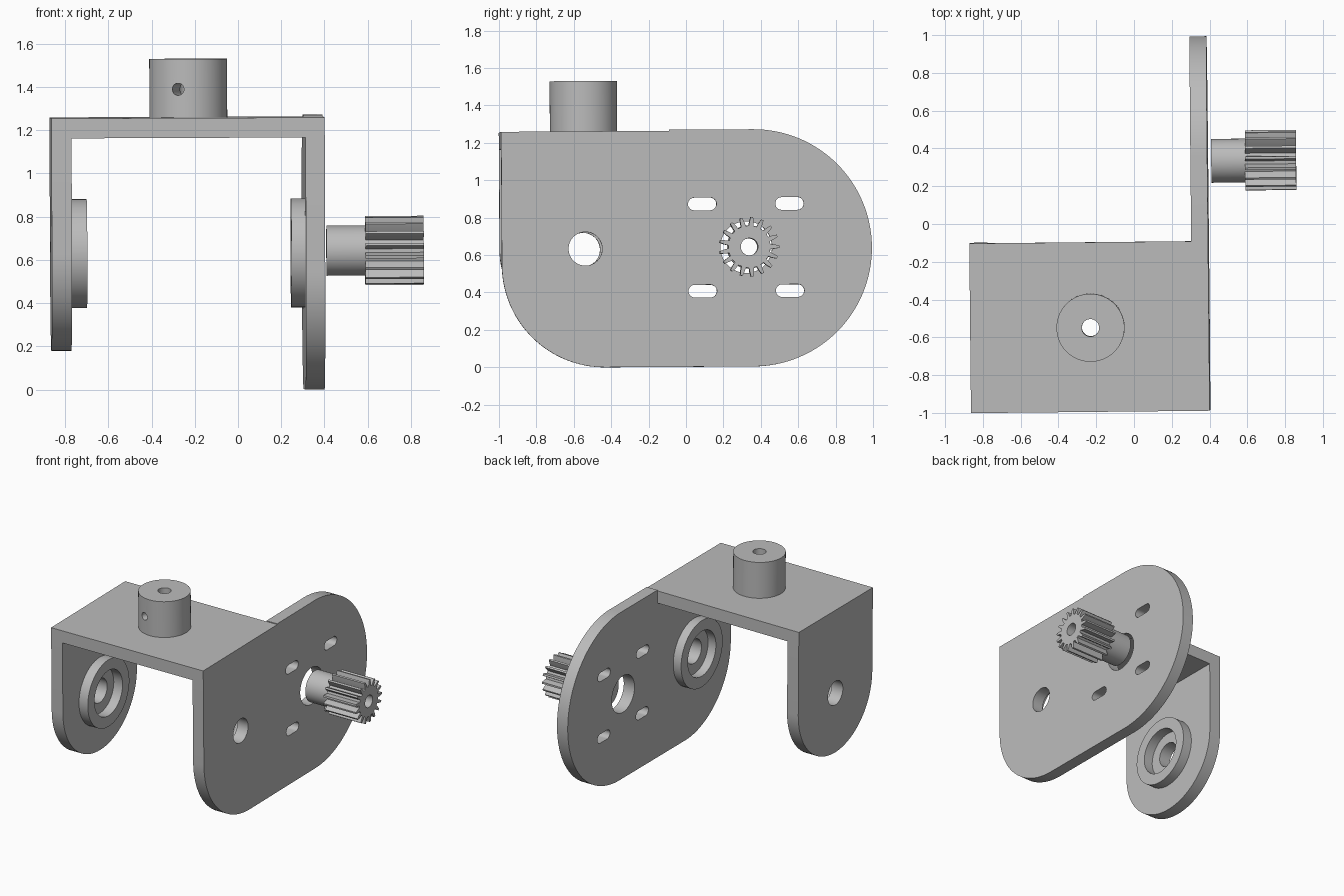
import bpy, math
from mathutils import Matrix, Vector

if "Cube" in bpy.data.objects:
    bpy.data.objects.remove(bpy.data.objects["Cube"])

grey = bpy.data.materials.new("light_grey")
grey.use_nodes = True
grey.diffuse_color = (0.5, 0.5, 0.5, 1)
grey.node_tree.nodes["Principled BSDF"].inputs["Base Color"].default_value = (0.5, 0.5, 0.5, 1)

# The whole bracket sits very slightly askew
SKEW = (Matrix.Translation((0, 0, 0.001)) @ Matrix.Rotation(0.01, 4, 'Z')
        @ Matrix.Rotation(-0.004, 4, 'Y') @ Matrix.Rotation(0.006, 4, 'X'))
ALONG_Z = Matrix.Identity(4)
ALONG_X = Matrix(((0, 0, 1, 0), (1, 0, 0, 0), (0, 1, 0, 0), (0, 0, 0, 1)))


def arc(u, v, r, start, end, n=32):
    steps = [math.radians(start + (end - start) * i / n) for i in range(n + 1)]
    return [(u + r * math.cos(a), v + r * math.sin(a)) for a in steps]


def circle(u, v, r, n=64):
    return arc(u, v, r, 0, 360, n)[:-1]


def slot(u, v, half, r):
    return arc(u + half, v, r, -90, 90, 12) + arc(u - half, v, r, 90, 270, 12)


def extrude(name, loops, low, high, axis):
    """Extrude an outline (first loop) with holes (other loops) along an axis."""
    curve = bpy.data.curves.new(name, 'CURVE')
    curve.dimensions = '2D'
    curve.fill_mode = 'BOTH'
    curve.extrude = (high - low) / 2
    for loop in loops:
        spline = curve.splines.new('POLY')
        spline.points.add(len(loop) - 1)
        for point, (u, v) in zip(spline.points, loop):
            point.co = (u, v, 0, 1)
        spline.use_cyclic_u = True
    obj = bpy.data.objects.new(name, curve)
    bpy.context.collection.objects.link(obj)
    bpy.ops.object.select_all(action='DESELECT')
    obj.select_set(True)
    bpy.context.view_layer.objects.active = obj
    bpy.ops.object.convert(target='MESH')
    obj = bpy.context.view_layer.objects.active
    # Weld the caps to the walls
    bpy.ops.object.mode_set(mode='EDIT')
    bpy.ops.mesh.select_all(action='SELECT')
    bpy.ops.mesh.remove_doubles(threshold=0.0001)
    bpy.ops.mesh.normals_make_consistent(inside=False)
    bpy.ops.object.mode_set(mode='OBJECT')
    obj.data.transform(SKEW @ axis @ Matrix.Translation((0, 0, (low + high) / 2)))
    obj.data.materials.clear()
    obj.data.materials.append(grey)
    bpy.ops.object.shade_smooth_by_angle(angle=math.radians(30))
    return obj


# Shared dimensions
FRONT, BACK = -0.985, -0.087
UNDER, TOP = 1.17, 1.262
TAB_A, TAB_B = -0.72, -0.36
PIVOT = (-0.538, 0.634)
DRIVE = (0.334, 0.638)
LEFT_X = (0.307, 0.396)
RIGHT_X = (-0.868, -0.775)
BORE = circle(*PIVOT, 0.09)
tab = [(FRONT, UNDER), (TAB_A, UNDER), (TAB_A, TOP), (TAB_B, TOP), (TAB_B, UNDER), (BACK, UNDER)]

# Long side plate with motor slots
outline = (tab + [(BACK, 1.268)] + arc(0.36, 0.634, 0.634, 90, -90, 64)
           + arc(-0.435, 0.55, 0.55, 270, 180))
slots = [slot(u, v, 0.042, 0.034) for u in (0.088, 0.555) for v in (0.404, 0.87)]
extrude("long_side_plate", [outline, BORE, circle(0.322, 0.638, 0.138)] + slots, *LEFT_X, ALONG_X)

# Short side plate with round lower end
mid = (FRONT + BACK) / 2
radius = (BACK - FRONT) / 2
outline = tab + arc(mid, 0.634, radius, 0, -180, 48)
extrude("short_side_plate", [outline, BORE], *RIGHT_X, ALONG_X)

# Bearing rings on the inner faces
ring = [circle(*PIVOT, 0.252), circle(*PIVOT, 0.17)]
extrude("left_bearing_ring", ring, 0.242, LEFT_X[0], ALONG_X)
extrude("right_bearing_ring", ring, RIGHT_X[1], -0.702, ALONG_X)

# Top plate, notched for the side plate tabs
a, b = RIGHT_X
c, d = LEFT_X
outline = [(a, FRONT), (d, FRONT), (d, TAB_A), (c, TAB_A), (c, TAB_B), (d, TAB_B), (d, BACK),
           (a, BACK), (a, TAB_B), (b, TAB_B), (b, TAB_A), (a, TAB_A)]
post_centre = (-0.23, -0.538)
post_bore = circle(*post_centre, 0.046)
extrude("top_plate", [outline, post_bore], UNDER, TOP, ALONG_Z)

# Post with a set screw hole reaching the bore
post = extrude("post", [circle(*post_centre, 0.18), post_bore], TOP, 1.533, ALONG_Z)
direction = Vector((-0.25, -0.97, 0)).normalized()
bpy.ops.mesh.primitive_cylinder_add(vertices=32, radius=0.028, depth=0.24)
cutter = bpy.context.object
cutter.hide_render = True
cutter.matrix_world = (Matrix.Translation(Vector((*post_centre, 1.389)) + direction * 0.12)
                       @ direction.to_track_quat('Z', 'Y').to_matrix().to_4x4())
hole = post.modifiers.new("screw_hole", 'BOOLEAN')
hole.operation = 'DIFFERENCE'
hole.solver = 'EXACT'
hole.object = cutter
bpy.context.view_layer.objects.active = post
bpy.ops.object.modifier_apply(modifier=hole.name)
bpy.data.objects.remove(cutter)

# Drive shaft and gear
shaft_bore = circle(*DRIVE, 0.046)
extrude("gear_shaft", [circle(*DRIVE, 0.116), shaft_bore], 0.415, 0.594, ALONG_X)
TEETH = 17
tooth = [(-0.3, 0.113), (-0.22, 0.135), (-0.11, 0.16), (0.11, 0.16), (0.22, 0.135), (0.3, 0.113)]
gear = []
for i in range(TEETH):
    for offset, r in tooth:
        angle = math.tau * (i + offset) / TEETH
        gear.append((DRIVE[0] + r * math.cos(angle), DRIVE[1] + r * math.sin(angle)))
extrude("drive_gear", [gear, shaft_bore], 0.594, 0.864, ALONG_X)
